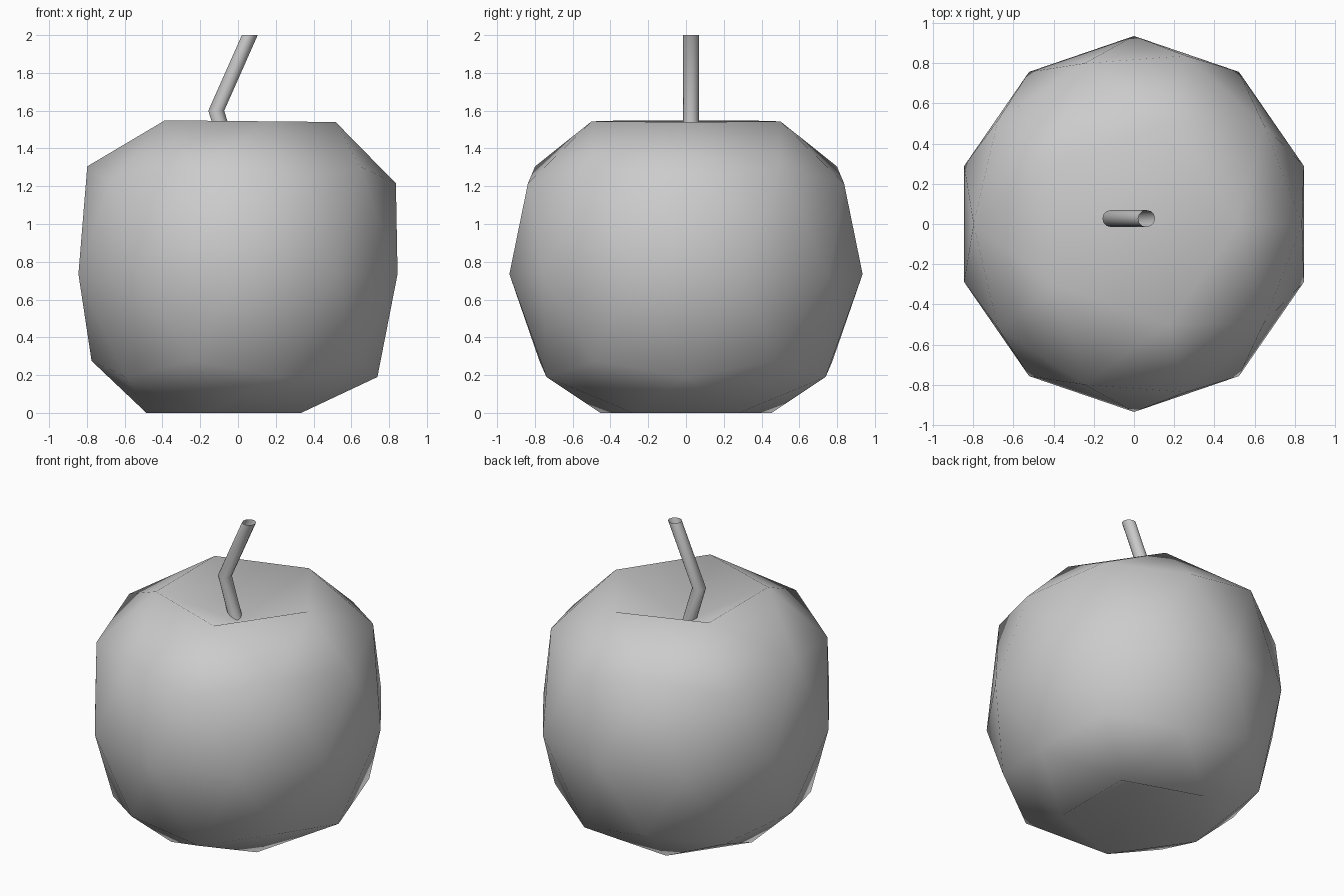
import bpy, bmesh, math

if "Cube" in bpy.data.objects:
    bpy.data.objects.remove(bpy.data.objects["Cube"])


def finish(bm, name):
    mesh = bpy.data.meshes.new(name)
    bmesh.ops.recalc_face_normals(bm, faces=bm.faces)
    for f in bm.faces:
        f.smooth = True
    bm.to_mesh(mesh)
    bm.free()
    obj = bpy.data.objects.new(name, mesh)
    bpy.context.collection.objects.link(obj)
    return obj


# Fruit: low icosphere whose rings are re-profiled, with dimples at both poles
# (sphere z, new z, radius along y, x shift)
RINGS = [
    (1.0, 1.34, 0.0, 0.0),
    (0.851, 1.545, 0.526, 0.0175),
    (0.526, 1.305, 0.84, 0.0),
    (0.447, 1.215, 0.88, 0.0),
    (0.0, 0.735, 0.935, 0.0),
    (-0.447, 0.275, 0.816, 0.0),
    (-0.526, 0.19, 0.777, 0.0),
    (-0.851, 0.0, 0.477, -0.032),
    (-1.0, 0.2, 0.0, 0.0),
]
bm = bmesh.new()
bmesh.ops.create_icosphere(bm, subdivisions=2, radius=1.0)
for v in bm.verts:
    _, z, r, shift = min(RINGS, key=lambda k: abs(k[0] - v.co.z))
    a = math.atan2(v.co.y, v.co.x)
    x = shift + 0.95 * r * math.cos(a)
    tilt = -0.01 * x if z > 1.5 else 0.0
    v.co = (x, r * math.sin(a), z + tilt)
finish(bm, "fruit")

# Stem: bent open tube with level rings
SIDES = 12
bm = bmesh.new()
loops = []
for x, z in [(-0.03, 1.32), (-0.115, 1.6), (0.0625, 2.0)]:
    loops.append([bm.verts.new((x + 0.042 * math.cos(2 * math.pi * i / SIDES),
                                0.027 + 0.042 * math.sin(2 * math.pi * i / SIDES), z))
                  for i in range(SIDES)])
for lo, hi in zip(loops, loops[1:]):
    for i in range(SIDES):
        j = (i + 1) % SIDES
        bm.faces.new((lo[i], lo[j], hi[j], hi[i]))
finish(bm, "stem")
